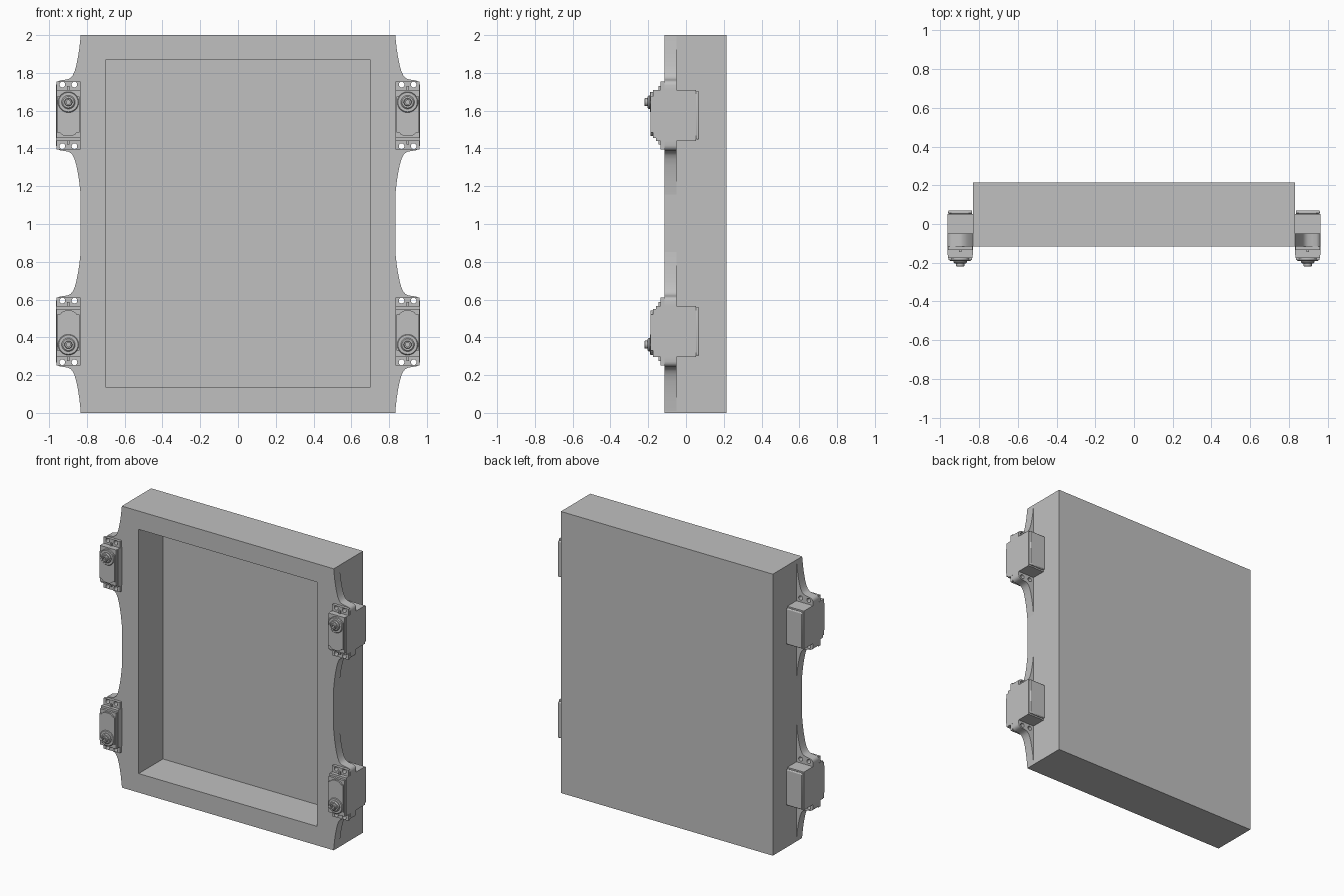
import bpy, bmesh
from math import sin, cos, pi, radians

if "Cube" in bpy.data.objects:
    bpy.data.objects.remove(bpy.data.objects["Cube"], do_unlink=True)

GREY = (0.527, 0.527, 0.527, 1)
grey = bpy.data.materials.new("plain grey")
grey.use_nodes = True
grey.diffuse_color = GREY
grey.node_tree.nodes["Principled BSDF"].inputs["Base Color"].default_value = GREY


def finish(name, bm, bevel=0):
    """Turn a bmesh into a cleanly shaded object."""
    bmesh.ops.remove_doubles(bm, verts=bm.verts, dist=1e-5)
    bmesh.ops.recalc_face_normals(bm, faces=bm.faces)
    mesh = bpy.data.meshes.new(name)
    bm.to_mesh(mesh)
    bm.free()
    mesh.materials.append(grey)
    mesh.shade_smooth()
    mesh.set_sharp_from_angle(angle=radians(30))
    ob = bpy.data.objects.new(name, mesh)
    bpy.context.scene.collection.objects.link(ob)
    if bevel:
        mod = ob.modifiers.new("edge bevel", 'BEVEL')
        mod.width, mod.segments = bevel, 2
    return ob


def circle(u, v, r, n=24):
    return [(u + r * cos(2 * pi * i / n), v + r * sin(2 * pi * i / n)) for i in range(n)]


def rect(u0, u1, v0, v1):
    return [(u0, v0), (u1, v0), (u1, v1), (u0, v1)]


def plate(name, outlines, y0, y1, place, bevel=0):
    """Extrude outlines (inner ones become holes) from y0 to y1."""
    curve = bpy.data.curves.new(name, 'CURVE')
    curve.dimensions, curve.fill_mode = '2D', 'BOTH'
    curve.extrude = (y1 - y0) / 2
    for pts in outlines:
        sp = curve.splines.new('POLY')
        sp.points.add(len(pts) - 1)
        for p, (u, v) in zip(sp.points, pts):
            p.co = (u, v, 0, 1)
        sp.use_cyclic_u = True
    temp = bpy.data.objects.new("outline", curve)
    bpy.context.scene.collection.objects.link(temp)
    mesh = bpy.data.meshes.new_from_object(
        temp.evaluated_get(bpy.context.evaluated_depsgraph_get()))
    bm = bmesh.new()
    bm.from_mesh(mesh)
    bpy.data.objects.remove(temp, do_unlink=True)
    bpy.data.curves.remove(curve)
    bpy.data.meshes.remove(mesh)
    for vert in bm.verts:
        u, v, w = vert.co
        vert.co = place(u, (y0 + y1) / 2 + w, v)
    return finish(name, bm, bevel)


def lathe(name, profile, v0, place, n=32):
    """Revolve (radius, y) points around the shaft axis."""
    bm = bmesh.new()
    rings = [[bm.verts.new(place(u, y, v)) for u, v in circle(0, v0, r, n)]
             for r, y in profile]
    for a, b in zip(rings, rings[1:]):
        for i in range(n):
            j = (i + 1) % n
            bm.faces.new((a[i], a[j], b[j], b[i]))
    bm.faces.new(rings[0])
    bm.faces.new(rings[-1])
    return finish(name, bm)


# Tray: a deep panel with a rectangular recess in the front
bm = bmesh.new()
W, Z, F, B, FLOOR = 0.833, 2.0, -0.115, 0.215, 0.157


def loop(x, z0, z1, y):
    return [bm.verts.new((u, y, v)) for u, v in rect(-x, x, z0, z1)]


rings = [loop(W, 0, Z, B), loop(W, 0, Z, F),
         loop(0.70, 0.135, 1.87, F), loop(0.70, 0.135, 1.87, FLOOR)]
for a, b in zip(rings, rings[1:]):
    for i in range(4):
        j = (i + 1) % 4
        bm.faces.new((a[i], a[j], b[j], b[i]))
bm.faces.new(rings[0])
bm.faces.new(rings[-1])
finish("tray", bm)

# Swept outline of one mounting ear, from the motor out to the tray edge
EAR = [(-.065, .135), (.065, .135), (.065, .16), (.062, .172), (.055, .18), (.044, .185),
       (.022, .188), (.001, .192), (-.012, .199), (-.022, .21), (-.033, .233),
       (-.042, .265), (-.051, .31), (-.058, .355), (-.065, .42)]
SHAFT_V = 0.07
HOLES = [-0.032, 0.032]


def servo(label, sx, sz, zc):
    def place(u, y, v):
        return (sx * (0.898 + u), y, zc + sz * v)

    def part(name, outlines, y0, y1, bevel=0):
        plate(label + "_" + name, outlines, y0, y1, place, bevel)

    # Ears, flanges and ribs above and below the motor
    for end, s in (("outer", 1), ("inner", -1)):
        holes = [circle(u, s * 0.163, 0.015) for u in HOLES]
        part(end + "_ear", [[(u, s * v) for u, v in EAR]] + holes, F, -0.05)
        tab = [(u, s * v) for u, v in rect(-.0635, .0635, .13, .18)]
        part(end + "_flange", [tab] + holes, -0.135, F)
        rib = [(u, s * v) for u, v in rect(-.006, .006, .13, .155)]
        part(end + "_rib", [rib], -0.145, -0.135)

    # Motor case with back cover and stepped front covers
    part("case", [rect(-.065, .065, -.135, .135)], -0.16, 0.052)
    part("back_cover", [rect(-.062, .062, -.128, .128)], 0.052, 0.07, 0.006)
    part("front_cover", [rect(-.063, .063, -.12, .135)], -0.176, -0.16)
    notch = [(-.06, .10), (-.06, -.09), (-.045, -.09), (-.035, -.102), (-.018, -.11),
             (.018, -.11), (.035, -.102), (.045, -.09), (.06, -.09), (.06, .10)]
    part("gear_cover", [notch], -0.187, -0.176)

    # Output boss, bearing and shaft with a screw socket
    lathe(label + "_boss", [(.055, -.17), (.055, -.187), (.051, -.191)], SHAFT_V, place)
    lathe(label + "_bearing", [(.036, -.185), (.036, -.197), (.03, -.203)], SHAFT_V, place)
    lathe(label + "_shaft", [(.021, -.2), (.021, -.216), (.018, -.22), (.011, -.22),
                             (.011, -.208)], SHAFT_V, place, 24)


# Four motors, mirrored left to right and top to bottom
for side, sx in (("left", 1), ("right", -1)):
    servo("upper_" + side + "_servo", sx, 1, 1.575)
    servo("lower_" + side + "_servo", sx, -1, 0.431)
